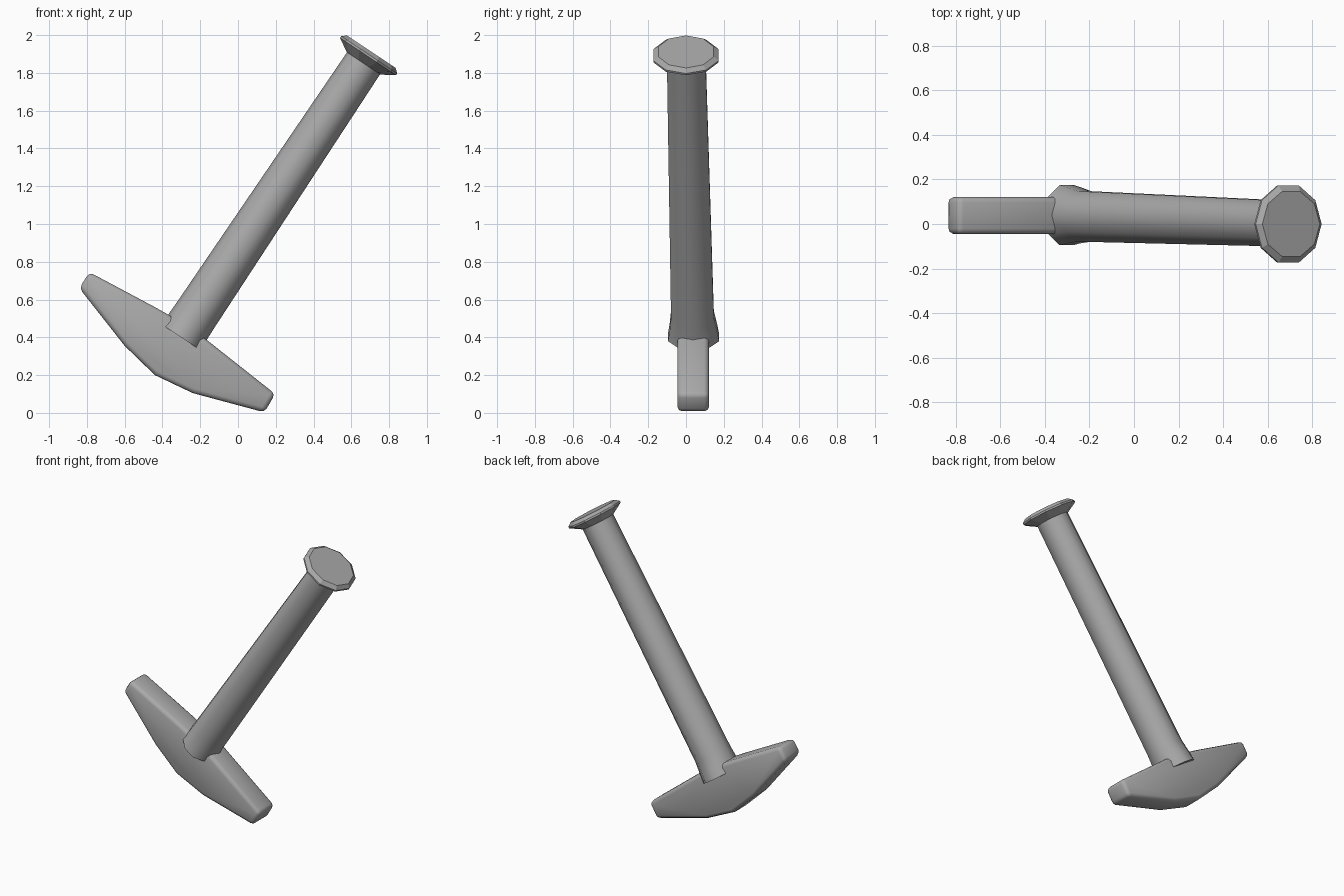
import bpy, bmesh, math
from mathutils import Vector

if "Cube" in bpy.data.objects:
    bpy.data.objects.remove(bpy.data.objects["Cube"])

steel = bpy.data.materials.new("grey_metal")
steel.diffuse_color = (0.4, 0.4, 0.4, 1)
steel.use_nodes = True
steel.node_tree.nodes["Principled BSDF"].inputs["Base Color"].default_value = steel.diffuse_color

AXIS = Vector((0.555, 0, 0.832))      # along the handle
SIDE = Vector((0.832, 0, -0.555))     # across the handle, along the head
SIDES = 10


def finish(name, bm, smooth_angle=None):
    bmesh.ops.recalc_face_normals(bm, faces=bm.faces)
    mesh = bpy.data.meshes.new(name)
    bm.to_mesh(mesh)
    bm.free()
    mesh.materials.append(steel)
    ob = bpy.data.objects.new(name, mesh)
    bpy.context.collection.objects.link(ob)
    if smooth_angle:
        bpy.ops.object.select_all(action='DESELECT')
        ob.select_set(True)
        bpy.context.view_layer.objects.active = ob
        bpy.ops.object.shade_smooth_by_angle(angle=math.radians(smooth_angle))
    return ob


def loft(name, rings, smooth_angle=None):
    """Skin ten-sided rings given as (distance, side radius, y radius, y centre)."""
    bm = bmesh.new()
    loops = []
    for t, rs, ry, yc in rings:
        loop = []
        for i in range(SIDES):
            a = 2 * math.pi * i / SIDES
            p = AXIS * t + SIDE * (-0.474 + rs * math.cos(a))
            p.y = yc + ry * math.sin(a)
            loop.append(bm.verts.new(p))
        loops.append(loop)
    for lo, hi in zip(loops, loops[1:]):
        for i in range(SIDES):
            j = (i + 1) % SIDES
            bm.faces.new((lo[i], lo[j], hi[j], hi[i]))
    bm.faces.new(loops[0])
    bm.faces.new(loops[-1])
    return finish(name, bm, smooth_angle)


# Handle, flared at the bottom where it grips the head
loft("handle", [(0.165, 0.123, 0.142, 0.04), (0.225, 0.122, 0.132, 0.039),
                (0.31, 0.120, 0.119, 0.034), (1.915, 0.105, 0.108, 0.002)], 40)

# Flared pommel with a chamfered flat cap
loft("pommel", [(1.908, 0.107, 0.108, 0.001), (1.951, 0.178, 0.182, 0),
                (1.962, 0.178, 0.182, 0), (1.982, 0.155, 0.154, 0)])

# Head: curved slab with rounded edges
outline = [(-0.84, 0.66), (-0.787, 0.745), (-0.44, 0.56), (-0.36, 0.515),
           (-0.17, 0.39), (0.197, 0.10), (0.14, 0.003), (-0.24, 0.105),
           (-0.44, 0.20), (-0.60, 0.355)]
bm = bmesh.new()
front = [bm.verts.new((x, -0.045, z)) for x, z in outline]
back = [bm.verts.new((x, 0.121, z)) for x, z in outline]
bm.faces.new(front)
bm.faces.new(back)
for i in range(len(outline)):
    j = (i + 1) % len(outline)
    bm.faces.new((front[i], front[j], back[j], back[i]))
bmesh.ops.recalc_face_normals(bm, faces=bm.faces)
sharp = [e for e in bm.edges if e.calc_face_angle() > math.radians(50)]
bmesh.ops.bevel(bm, geom=sharp, offset=0.024, segments=2, profile=0.5,
                affect='EDGES', clamp_overlap=True)
finish("head", bm, 50)
